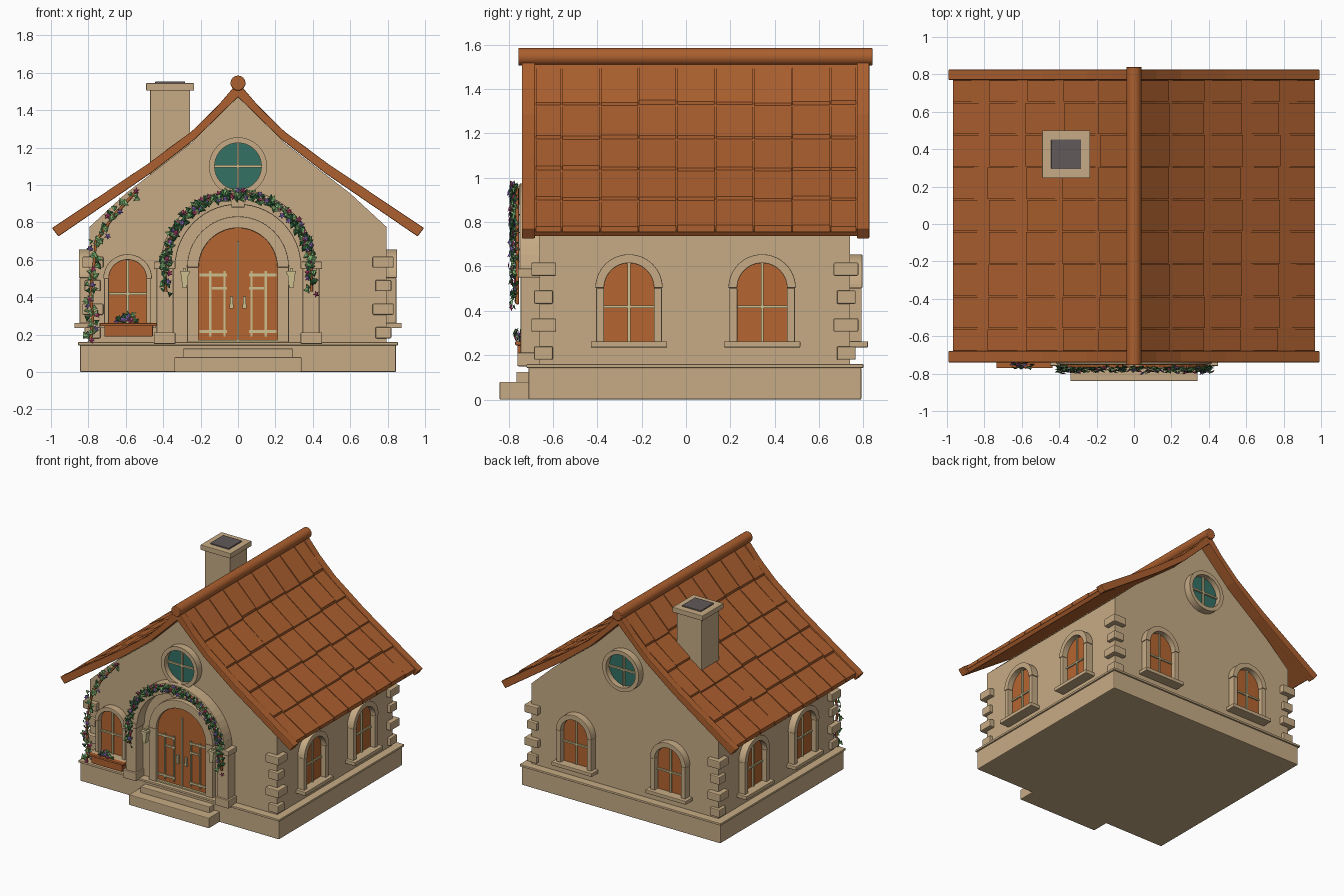
import bpy, bmesh, math, random
from mathutils import Matrix, Vector

random.seed(4)
if "Cube" in bpy.data.objects:
    bpy.data.objects.remove(bpy.data.objects["Cube"])


def material(name, r, g, b):
    m = bpy.data.materials.new(name)
    m.use_nodes = True
    m.diffuse_color = (r, g, b, 1)
    m.node_tree.nodes["Principled BSDF"].inputs["Base Color"].default_value = (r, g, b, 1)
    return m


STONE = material("tan stone", .57, .41, .235)
ROOF = material("roof brown", .41, .115, .028)
WOOD = material("orange wood", .46, .13, .03)
TRIM = material("pale brass", .62, .53, .28)
GLASS = material("teal glass", .034, .165, .13)
FLUE = material("dark flue", .12, .1, .1)
LEAF = material("light leaf", .2, .44, .16)
IVY = material("dark leaf", .03, .13, .045)
PINK = material("pink petal", .58, .07, .2)
LILAC = material("lilac petal", .32, .18, .62)


def finish(name, bm, mats, bevel=0, frame=None, smooth=False):
    bmesh.ops.recalc_face_normals(bm, faces=bm.faces)
    if frame:
        bm.transform(frame)
    me = bpy.data.meshes.new(name)
    bm.to_mesh(me)
    bm.free()
    for m in mats:
        me.materials.append(m)
    ob = bpy.data.objects.new(name, me)
    bpy.context.collection.objects.link(ob)
    if bevel:
        mod = ob.modifiers.new("soft edges", 'BEVEL')
        mod.width, mod.segments, mod.limit_method = bevel, 2, 'ANGLE'
    if smooth:
        bpy.ops.object.select_all(action='DESELECT')
        ob.select_set(True)
        bpy.context.view_layer.objects.active = ob
        bpy.ops.object.shade_smooth_by_angle()
    return ob


def add_prism(bm, pts, y0, y1):
    a = [bm.verts.new((x, y0, z)) for x, z in pts]
    b = [bm.verts.new((x, y1, z)) for x, z in pts]
    bm.faces.new(a)
    bm.faces.new(b[::-1])
    for i in range(len(a)):
        j = (i + 1) % len(a)
        bm.faces.new((a[j], a[i], b[i], b[j]))


def prisms(name, items, mat, bevel=0, frame=None, smooth=False):
    bm = bmesh.new()
    for pts, y0, y1 in items:
        add_prism(bm, pts, y0, y1)
    return finish(name, bm, [mat], bevel, frame, smooth)


def rect(x0, x1, z0, z1):
    return [(x0, z0), (x1, z0), (x1, z1), (x0, z1)]


def arc(r, cz, a0=0, a1=math.pi, n=28):
    return [(r * math.cos(a0 + (a1 - a0) * i / n), cz + r * math.sin(a0 + (a1 - a0) * i / n))
            for i in range(n + 1)]


def arched(r, spring, base):
    return arc(r, spring) + [(-r, base), (r, base)]


def band(ro, ri, spring):
    return arc(ro, spring) + arc(ri, spring)[::-1]


def mirrored(half):
    return [(-x, z) for x, z in half[::-1]] + [p for p in half if p[0] > 0]


def wall_frame(x, y, turn):
    return Matrix.Translation((x, y, 0)) @ Matrix.Rotation(math.radians(turn), 4, 'Z')


FRONT, BACK, SIDE = -.66, .74, .795

# Plinth and front steps
prisms("plinth", [(rect(-.845, .845, 0, .145), -.71, .79)], STONE, .006)
prisms("plinth_lip", [(rect(-.855, .855, .143, .16), -.72, .80)], STONE, .004)
prisms("lower_step", [(rect(-.34, .34, 0, .08), -.84, -.7)], STONE, .005)
prisms("upper_step", [(rect(-.295, .295, 0, .125), -.765, -.7)], STONE, .005)

# Walls with gables
gable = mirrored([(0, 1.47), (.25, 1.225), (.6, .955), (SIDE, .775), (SIDE, .15)])
prisms("walls", [(gable, FRONT, BACK)], STONE)

# Corner stones, alternating in size
for sx, side in ((1, "left"), (-1, "right")):
    for y, sy, end in ((FRONT, -1, "front"), (BACK, 1, "back")):
        items = []
        for i in range(4):
            z = .18 + i * .126
            out, inn = (.045, .075) if i % 2 else (.033, .06)
            xs = sorted((sx * (SIDE + out - .008), sx * (SIDE - inn)))
            ys = sorted((y + sy * (out - .008), y - sy * inn))
            items.append((rect(*xs, z, z + .06), *ys))
        prisms(f"{end}_{side}_corner_stones", items, STONE, .006)

# Roof: sagging deck, tiles, gable boards and ridge
top = [(0, 1.55), (.12, 1.41), (.25, 1.285), (.49, 1.107), (.995, .77)]
under = [(0, 1.47), (.23, 1.245), (.47, 1.06), (.96, .725)]
deck = [(x, z - .02) for x, z in top[:-1]] + [(.968, .768)]
deck_under = under[:-1] + [(.945, .737)]


def closed(upper, lower):
    return mirrored(upper) + mirrored(lower)[::-1]


prisms("roof_deck", [(closed(deck, deck_under), -.70, .79)], ROOF)
prisms("front_gable_board", [(closed(top, under), -.74, -.68)], ROOF, .005)
prisms("back_gable_board", [(closed(top, under), .77, .826)], ROOF, .005)


def deck_x(z):
    for (xa, za), (xb, zb) in zip(deck, deck[1:]):
        if zb <= z <= za:
            return xa + (xb - xa) * (za - z) / (za - zb)
    return deck[-1][0]


rows = [1.515, 1.325, 1.17, 1.03, .895, .765]
cols = [-.68] + [-.56 + .173 * i for i in range(8)] + [.77]
for s, side in ((1, "left"), (-1, "right")):
    tiles = []
    for za, zb in zip(rows, rows[1:]):
        for ya, yb in zip(cols, cols[1:]):
            low = zb + random.uniform(-.005, .005) if zb > .8 else zb
            lift = random.uniform(.015, .022)
            xa, xb = deck_x(za), deck_x(low)
            pts = [(xa, za + .004), (xb, low + lift), (xb, low - .01), (xa, za - .012)]
            tiles.append(([(s * x, z) for x, z in pts], ya + .003, yb - .003))
    prisms(f"{side}_roof_tiles", tiles, ROOF)
prisms("ridge_pole", [(arc(.04, 1.545, 0, math.tau * 23 / 24, 23), -.755, .84)], ROOF, .004, smooth=True)

# Chimney
cx, cy = -.363, .373
for name, h, z0, z1, mat in (("chimney_shaft", .107, 1.0, 1.51, STONE),
                             ("chimney_cap", .128, 1.505, 1.545, STONE),
                             ("chimney_flue", .08, 1.54, 1.554, FLUE)):
    prisms(name, [(rect(cx - h, cx + h, z0, z1), cy - h, cy + h)], mat, .004)


# Arched windows, modelled facing -y on a wall at y = 0
def window(name, frame, hw, edge, spring, base):
    o = hw + edge
    prisms(name + "_pane", [(arched(hw + .005, spring, base), -.012, .01)], WOOD, frame=frame)
    prisms(name + "_arch", [(band(o, hw, spring), -.055, .01)], STONE, .004, frame)
    prisms(name + "_jambs", [(rect(*sorted((s * hw, s * (o - .004))), base, spring), -.052, .01)
                             for s in (1, -1)], STONE, .004, frame)
    prisms(name + "_bars", [(rect(-.006, .006, base, spring + hw), -.022, 0),
                            (rect(-hw, hw, .412, .424), -.022, 0)], TRIM, frame=frame)
    prisms(name + "_sill", [(rect(-o - .02, o + .02, base - .025, base + .003), -.08, .01)],
           STONE, .004, frame)


for i, y in enumerate((-.257, .343)):
    window(f"left_window_{i + 1}", wall_frame(SIDE, y, 90), .112, .04, .503, .26)
    window(f"right_window_{i + 1}", wall_frame(-SIDE, y, -90), .112, .04, .503, .26)
    window(f"back_window_{i + 1}", wall_frame((-.4, .4)[i], BACK, 180), .112, .04, .503, .26)
window("front_window", wall_frame(-.59, FRONT, 0), .1, .03, .5, .26)

# Round gable windows
for name, frame in (("front", wall_frame(0, FRONT, 0)), ("back", wall_frame(0, BACK, 180))):
    prisms(name + "_round_glass", [(arc(.13, 1.1, 0, math.tau * 31 / 32, 31), -.012, .01)], GLASS, frame=frame)
    prisms(name + "_round_frame", [(band(.155, .125, 1.1), -.055, .01),
                                   ([(x, 2.2 - z) for x, z in band(.155, .125, 1.1)], -.055, .01)],
           STONE, frame=frame)
    prisms(name + "_round_bars", [(rect(-.006, .006, .975, 1.225), -.025, 0),
                                  (rect(-.125, .125, 1.094, 1.106), -.025, 0)], TRIM, frame=frame)

# Double door with stone surround
door = wall_frame(0, FRONT, 0)
prisms("door", [(arched(.215, .56, .155), -.012, .01)], WOOD, frame=door)
prisms("door_surround", [(band(.272, .21, .56), -.035, .01)] +
       [(rect(*sorted((s * .21, s * .272)), .155, .56), -.035, .01) for s in (1, -1)], STONE, .004, door)
prisms("door_threshold", [(rect(-.21, .21, .155, .17), -.03, 0)], TRIM, frame=door)
fittings = [(rect(-.005, .005, .16, .7), -.022, 0)]
for s in (1, -1):
    for a, b, z0, z1 in ((.06, .205, .512, .528), (.06, .205, .208, .224), (.06, .14, .442, .456),
                         (.143, .155, .19, .54), (.066, .078, .19, .54), (.025, .045, .34, .36),
                         (.028, .042, .36, .405)):
        fittings.append((rect(*sorted((s * a, s * b)), z0, z1), -.03 if a < .05 else -.02, 0))
prisms("door_fittings", fittings, TRIM, frame=door)

# Portico arch on pilasters
prisms("portico_arch", [(band(.415, .335, .56), -.09, .01)], STONE, .005, door)
prisms("keystone", [([(-.035, .88), (.035, .88), (.045, .965), (-.045, .965)], -.1, .01)], STONE, .004, door)
for s, side in ((1, "left"), (-1, "right")):
    parts = [(.345, .435, .15, .56, -.085), (.335, .45, .15, .212, -.1), (.335, .45, .55, .59, -.098)]
    prisms(side + "_pilaster", [(rect(*sorted((s * a, s * b)), z0, z1), d, .01)
                                for a, b, z0, z1, d in parts], STONE, .005, door)
    # Wall lantern
    body = [(s * .285 + x, z) for x, z in ((-.012, .45), (.012, .45), (.02, .525), (-.02, .525))]
    prisms(side + "_lantern", [(body, -.075, -.035),
                               (rect(s * .285 - .025, s * .285 + .025, .525, .54), -.08, -.03),
                               (rect(s * .285 - .008, s * .285 + .008, .48, .555), -.06, 0)], TRIM, frame=door)

# Flower box
prisms("flower_box", [(rect(-.715, -.455, .19, .25), -.76, -.66),
                      (rect(-.735, -.435, .245, .262), -.77, -.66)], ROOF, .004)


# Foliage: pointed leaves and star flowers as small fans
def add_star(bm, c, r, points, mat):
    tilt = Vector((random.uniform(-.7, .7), -1, random.uniform(-.4, .7)))
    turn = tilt.to_track_quat('Z', 'Y') @ Matrix.Rotation(random.uniform(0, 6), 3, 'Z').to_quaternion()
    mid = bm.verts.new(Vector(c) + turn @ Vector((0, 0, r * .3)))
    ring = []
    for i in range(points * 2):
        a, q = math.pi * i / points, r * (.5 if i % 2 else 1)
        ring.append(bm.verts.new(Vector(c) + turn @ Vector((q * math.cos(a), q * math.sin(a), 0))))
    for i, v in enumerate(ring):
        bm.faces.new((mid, v, ring[(i + 1) % len(ring)])).material_index = mat


def vine(name, path, count, spread, depth, dark):
    data = bpy.data.curves.new(name + "_stem", 'CURVE')
    data.dimensions, data.bevel_depth, data.bevel_resolution = '3D', .008, 1
    line = data.splines.new('POLY')
    line.points.add(len(path) - 1)
    for p, q in zip(line.points, path):
        p.co = (*q, 1)
    data.materials.append(ROOF)
    bpy.context.collection.objects.link(bpy.data.objects.new(name + "_stem", data))
    bm = bmesh.new()
    for i in range(count):
        t = (i + random.random()) / count * (len(path) - 1)
        k = min(int(t), len(path) - 2)
        p = Vector(path[k]).lerp(Vector(path[k + 1]), t - k)
        p += Vector((random.uniform(-spread, spread), -random.uniform(0, depth), random.uniform(-spread, spread)))
        if i % 6 == 0:
            add_star(bm, p + Vector((0, -.008, 0)), .02, 5, 2 + (i // 6) % 2)
        else:
            add_star(bm, p, random.uniform(.016, .026), 3, int(random.random() < dark))
    finish(name + "_leaves", bm, [LEAF, IVY, PINK, LILAC])


arch_path = [(x, -.76, z) for x, z in [(.395, .43)] + arc(.39, .56, n=20) + [(-.385, .43)]]
vine("arch_vine", arch_path, 300, .025, .03, .6)
creeper = [(-.79, .15), (-.775, .3), (-.79, .42), (-.77, .58), (-.76, .7), (-.66, .84), (-.54, .97)]
vine("wall_creeper", [(x, -.71 if z < .65 else -.68, z) for x, z in creeper], 75, .03, .015, .15)
bm = bmesh.new()
for i in range(18):
    add_star(bm, (-.65 + .11 * random.random(), -.74 - .03 * random.random(), .27 + .04 * random.random()),
             .022, 4, i % 4)
finish("box_flowers", bm, [LEAF, IVY, PINK, LILAC])
